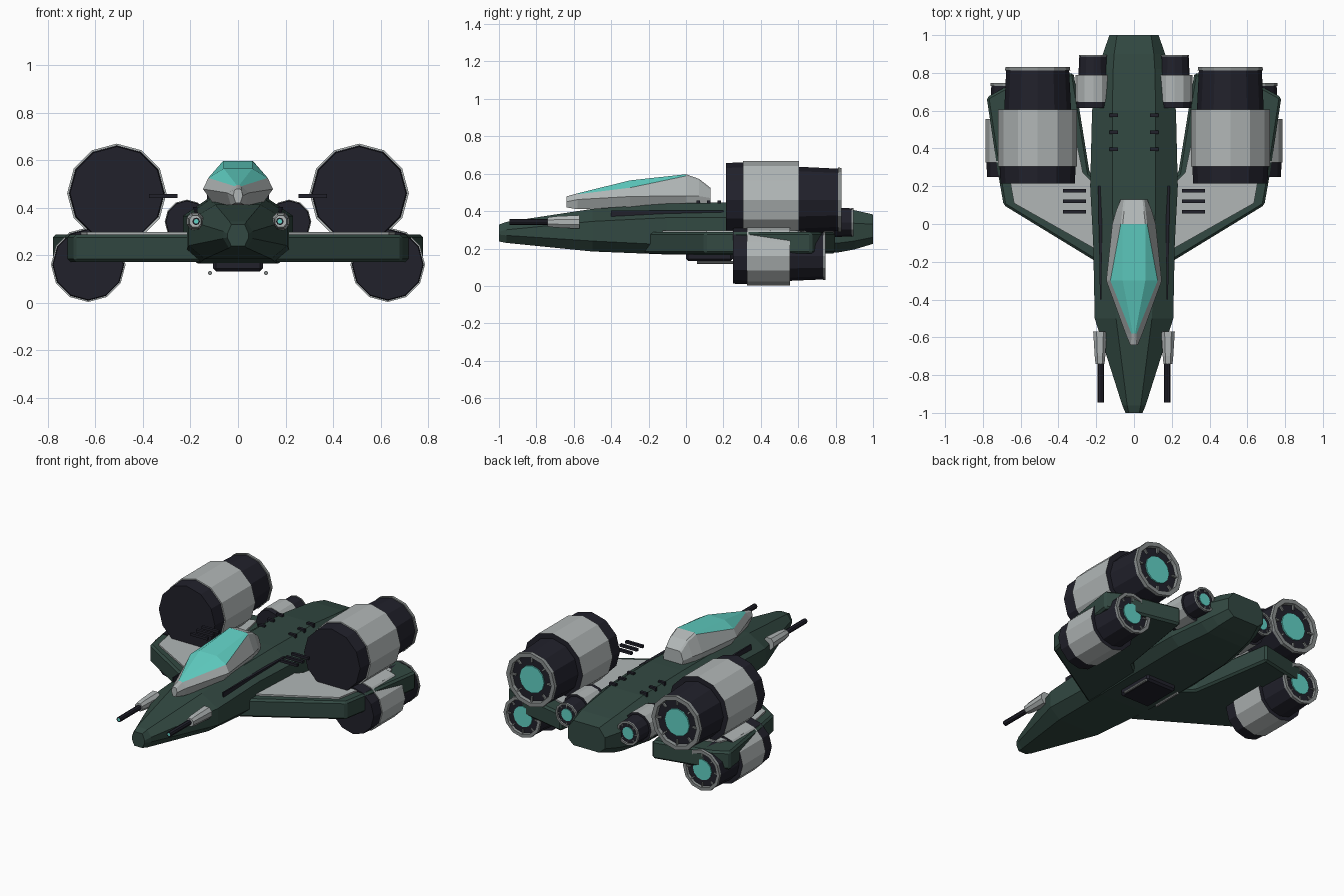
import bpy, bmesh, math
from mathutils import Matrix, Vector

if "Cube" in bpy.data.objects:
    bpy.data.objects.remove(bpy.data.objects["Cube"])


def material(name, rgb):
    m = bpy.data.materials.new(name)
    m.diffuse_color = (*rgb, 1)
    m.use_nodes = True
    m.node_tree.nodes["Principled BSDF"].inputs["Base Color"].default_value = m.diffuse_color
    return m


GREEN = material("dark green", (0.032, 0.066, 0.054))
DARK = material("near black", (0.015, 0.015, 0.024))
GREY = material("light grey", (0.44, 0.47, 0.47))
TRIM = material("mid grey", (0.25, 0.27, 0.27))
TEAL = material("teal", (0.12, 0.64, 0.56))


def finish(bm, name, mats, bevel=0):
    bmesh.ops.recalc_face_normals(bm, faces=bm.faces)
    me = bpy.data.meshes.new(name)
    bm.to_mesh(me)
    bm.free()
    for m in mats:
        me.materials.append(m)
    ob = bpy.data.objects.new(name, me)
    bpy.context.collection.objects.link(ob)
    if bevel:
        b = ob.modifiers.new("bevel", 'BEVEL')
        b.width, b.segments, b.limit_method = bevel, 1, 'ANGLE'
    return ob


def loft(name, rings, mats, rule=None, bevel=0):
    """Skin closed rings of points and cap both ends."""
    bm = bmesh.new()
    loops = [[bm.verts.new(p) for p in r] for r in rings]
    n = len(rings[0])
    for a, b in zip(loops, loops[1:]):
        for i in range(n):
            bm.faces.new((a[i], a[(i + 1) % n], b[(i + 1) % n], b[i]))
    bm.faces.new(loops[0])
    bm.faces.new(loops[-1])
    bm.normal_update()
    if rule:
        bm.faces.index_update()
        for f in bm.faces:
            f.material_index = rule(f, n)
    return finish(bm, name, mats, bevel)


def section(y, half):
    """Mirror a bottom-to-top half section (x, z) into a ring."""
    return [(x, y, z) for x, z in half] + [(-x, y, z) for x, z in reversed(half)]


def box(name, lo, hi, mat, matrix=Matrix(), bevel=0):
    bm = bmesh.new()
    bmesh.ops.create_cube(bm, size=1)
    lo, hi = Vector(lo), Vector(hi)
    for v in bm.verts:
        v.co = matrix @ Vector([(lo[i] + hi[i]) / 2 + v.co[i] * (hi[i] - lo[i]) for i in range(3)])
    return finish(bm, name, [mat], bevel)


def prism(name, outline, z0, z1, mats, bevel=0):
    return loft(name, [[(x, y, z) for x, y in outline] for z in (z0, z1)], mats, bevel=bevel)


def lathe(name, x, z, profile, mats, sides=12):
    """Turn (y, radius, material) points round an axis along y."""
    bm = bmesh.new()
    rings = []
    for y, r, m in profile:
        if r == 0:
            rings.append([bm.verts.new((x, y, z))] * sides)
        else:
            rings.append([bm.verts.new((x + r * math.sin(math.tau * i / sides), y,
                                        z + r * math.cos(math.tau * i / sides))) for i in range(sides)])
    for k in range(len(rings) - 1):
        a, b = rings[k], rings[k + 1]
        for i in range(sides):
            j = (i + 1) % sides
            vs = list(dict.fromkeys((a[i], a[j], b[j], b[i])))
            bm.faces.new(vs).material_index = profile[k + 1][2]
    return finish(bm, name, mats)


# Fuselage: y, top half width, top z, side half width, upper z, lower z, bottom half width, bottom z
hull = [(-1.0, .028, .328, .045, .29, .275, .028, .238),
        (-.96, .036, .342, .062, .30, .27, .038, .23),
        (-.5, .095, .412, .208, .345, .24, .14, .184),
        (-.1, .11, .44, .216, .365, .22, .16, .168),
        (.2, .115, .446, .232, .365, .215, .17, .165),
        (.6, .115, .44, .222, .36, .22, .165, .170),
        (.82, .11, .415, .185, .345, .23, .13, .180),
        (.9, .105, .405, .165, .335, .24, .12, .195),
        (1.0, .09, .382, .13, .33, .26, .09, .225)]
loft("fuselage", [section(y, [(wb, zb), (w, zl), (w, zh), (wt, zt)])
                  for y, wt, zt, w, zh, zl, wb, zb in hull], [GREEN])

# Cockpit: grey shell with glass on its upper faces
shell = [(-.64, .01, .42, .02, .45, .015, .474, .007, .478),
         (-.58, .03, .41, .045, .462, .014, .490, .006, .495),
         (-.30, .10, .41, .147, .478, .125, .525, .060, .564),
         (0.0, .09, .41, .115, .482, .070, .588, .060, .597),
         (.07, .08, .41, .095, .48, .062, .565, .052, .572),
         (.13, .06, .41, .07, .47, .055, .515, .045, .525)]
loft("cockpit", [section(y, [(b, zb), (m, zm), (s, zs), (t, zt)])
                 for y, b, zb, m, zm, s, zs, t, zt in shell], [GREY, TEAL],
     lambda f, n: int(-.59 < f.calc_center_median().y < 0 and f.index % n in (2, 3, 4)
                      and f.index // n in (1, 2)))

# Belly hatch
box("belly_hatch", (-.105, 0, .132), (.105, .25, .18), DARK, bevel=.012)


def nacelle(name, x, z, R, y0, y1, y2, y3):
    e = .1 * R
    lathe(name, x, z, [
        (y0, 0, 1), (y0, .98 * R, 1), (y1, R, 1),
        (y1, 1.04 * R, 0), (y2, 1.04 * R, 0),
        (y2, .88 * R, 1), (y3 - e, .83 * R, 1),
        (y3 - e, .86 * R, 2), (y3, .85 * R, 2), (y3, .72 * R, 2), (y3 - e, .70 * R, 2),
        (y3 - e, .43 * R, 1), (y3 - .6 * e, .43 * R, 3), (y3 - .6 * e, 0, 3)],
        [GREY, DARK, TRIM, TEAL])
    # Spokes around the exhaust
    for k in range(8):
        turn = Matrix.Translation((x, 0, z)) @ Matrix.Rotation(math.tau * k / 8, 4, 'Y')
        box(name + "_spoke", (-.025 * R, y3 - e, .54 * R), (.025 * R, y3 - .4 * e, .73 * R), TRIM, turn)


for s in (1, -1):
    # Wing and its top panel
    wing = [(.15, -.23), (.69, .10), (.72, .27), (.78, .67), (.69, .72), (.32, .80), (.235, .27), (.15, .2)]
    prism("wing", [(s * x, y) for x, y in wing], .172, .287, [GREEN], bevel=.012)
    panel = [(.2, -.135), (.635, .11), (.66, .25), (.71, .45), (.66, .60), (.36, .70), (.27, .27), (.2, .2)]
    prism("wing_panel", [(s * x, y) for x, y in panel], .28, .297, [GREY])

    # Engines
    nacelle("upper_engine", s * .51, .46, .201, .215, .305, .605, .832)
    nacelle("lower_engine", s * .63, .16, .151, .25, .325, .555, .747)
    nacelle("tail_engine", s * .215, .34, .09, .615, .645, .79, .895)

    # Guns: tapered housing, barrel and glowing tip
    def gun_ring(y, w, h):
        return [(s * .18 + x * w, y, .342 + z * h) for x, z in
                ((-1, -.4), (-.5, -1), (.5, -1), (1, -.4), (1, .4), (.5, 1), (-.5, 1), (-1, .4))]
    loft("gun_housing", [gun_ring(-.74, .024, .024), gun_ring(-.70, .028, .030),
                         gun_ring(-.57, .036, .036)], [GREY])
    lathe("gun_barrel", s * .176, .342, [(-.945, 0, 1), (-.945, .010, 1), (-.945, .016, 0),
                                         (-.70, .016, 0), (-.70, 0, 0)], [DARK, TEAL], 8)

    # Cooling rods over the wing roots and slots on the spine
    for k in range(3):
        y = .065 + k * .056
        box("cooling_rod", (s * .315 - .06, y - .009, .441), (s * .315 + .06, y + .009, .457), DARK)
        y = .395 + k * .09
        box("spine_slot", (s * .108 - .023, y - .009, .425), (s * .108 + .023, y + .009, .453), DARK)

    # Shoulder strip
    prism("shoulder_strip", [(s * x, y) for x, y in ((.172, -.4), (.18, -.4), (.19, .2), (.168, .2))],
          .36, .402, [DARK])

    # Belly rails
    lathe("belly_rail", s * .118, .125, [(.06, 0, 0), (.06, .009, 0), (.25, .009, 0), (.25, 0, 0)], [TRIM], 8)
